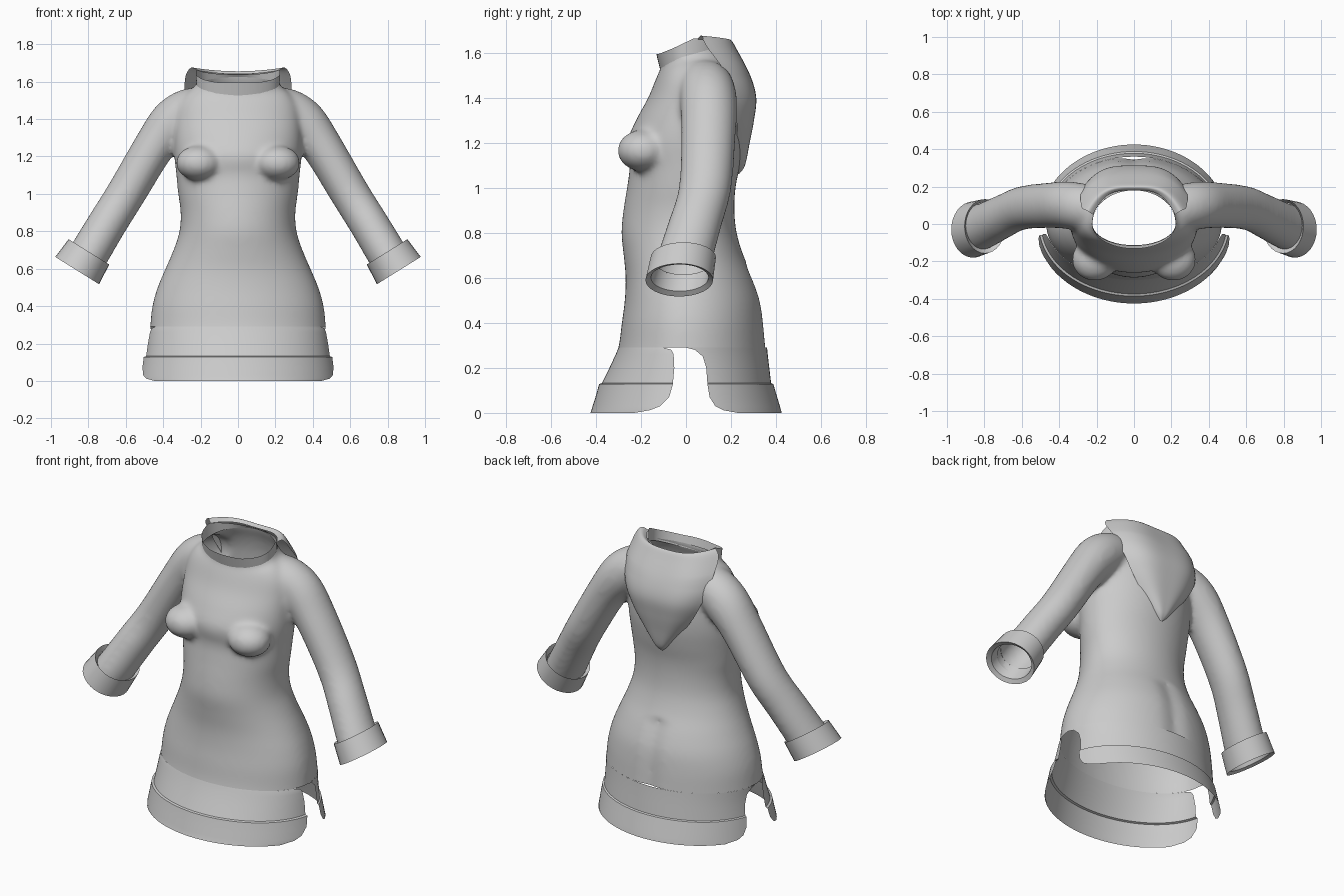
import bpy, bmesh
from math import sin, cos, pi, acos, exp
from mathutils import Vector, Matrix

if "Cube" in bpy.data.objects:
    bpy.data.objects.remove(bpy.data.objects["Cube"])

cloth = bpy.data.materials.new("grey cloth")
GREY = (0.6, 0.6, 0.6, 1)
cloth.diffuse_color = GREY
cloth.use_nodes = True
cloth.node_tree.nodes["Principled BSDF"].inputs["Base Color"].default_value = GREY


def spline(rows, steps=5):
    """Catmull-Rom interpolation of a list of equal-length tuples."""
    out = []
    for i in range(len(rows) - 1):
        quad = [Vector(rows[min(max(i + k, 0), len(rows) - 1)]) for k in (-1, 0, 1, 2)]
        a, b, c, d = quad
        for s in range(steps):
            t = s / steps
            out.append(b + (c - a) * (t / 2) + (a * 2 - b * 5 + c * 4 - d) * (t * t / 2)
                       + (b * 3 - a - c * 3 + d) * (t ** 3 / 2))
    return out + [Vector(rows[-1])]


def skin(bm, rows, closed=True, caps=False):
    """Bridge rows of points with quads."""
    grid = [[bm.verts.new(p) for p in row] for row in rows]
    n = len(grid[0])
    for lo, hi in zip(grid, grid[1:]):
        for j in range(n if closed else n - 1):
            k = (j + 1) % n
            bm.faces.new((lo[j], lo[k], hi[k], hi[j]))
    if caps:
        bm.faces.new(grid[0])
        bm.faces.new(grid[-1])


def finish(name, bm, angle=0.8):
    bmesh.ops.recalc_face_normals(bm, faces=bm.faces)
    mesh = bpy.data.meshes.new(name)
    bm.to_mesh(mesh)
    bm.free()
    mesh.materials.append(cloth)
    obj = bpy.data.objects.new(name, mesh)
    bpy.context.collection.objects.link(obj)
    bpy.ops.object.select_all(action="DESELECT")
    obj.select_set(True)
    bpy.context.view_layer.objects.active = obj
    bpy.ops.object.shade_smooth_by_angle(angle=angle)
    return obj


def body_ring(z, w, front, back, tilt, n=64):
    """Oval section; tilt raises the back and lowers the front."""
    pts = []
    for i in range(n):
        a = 2 * pi * i / n
        y = sin(a) * (back if sin(a) > 0 else front)
        x = w * cos(a)
        if sin(a) > 0 and z < 0.65:
            y -= 0.018 * exp(-(x / 0.05) ** 2)
        pts.append((x, y, z + tilt * sin(a)))
    return pts


def sleeve_rings(path, side, n=32):
    """Rings across a path of (x, y, z, radius, depth radius)."""
    rings = []
    for i, p in enumerate(path):
        d = path[min(i + 1, len(path) - 1)] - path[max(i - 1, 0)]
        d = Vector((d[0], 0, d[2])).normalized()
        across = Vector((-d.z, 0, d.x))
        ring = []
        for k in range(n):
            a = 2 * pi * k / n
            v = Vector(p[:3]) + across * p[3] * cos(a) + Vector((0, p[4] * sin(a), 0))
            ring.append((v.x * side, v.y, v.z))
        rings.append(ring)
    return rings


# Dress body: torso, bust and sleeves fused into one skin
torso = [  # height, half width, front depth, back depth, tilt
    (0.18, 0.48, 0.33, 0.37, 0), (0.29, 0.47, 0.30, 0.36, 0), (0.4, 0.458, 0.285, 0.35, 0),
    (0.5, 0.43, 0.272, 0.335, 0), (0.6, 0.388, 0.268, 0.30, 0), (0.7, 0.345, 0.277, 0.255, 0),
    (0.8, 0.313, 0.287, 0.225, 0), (0.9, 0.307, 0.278, 0.215, 0), (1.0, 0.32, 0.262, 0.22, 0),
    (1.1, 0.33, 0.25, 0.24, 0), (1.2, 0.34, 0.262, 0.255, 0), (1.3, 0.34, 0.222, 0.258, 0),
    (1.4, 0.33, 0.168, 0.25, 0), (1.48, 0.31, 0.135, 0.24, 0), (1.54, 0.27, 0.115, 0.22, 0.015),
    (1.58, 0.225, 0.11, 0.19, 0.05), (1.64, 0.215, 0.12, 0.185, 0.05)]
arm = [(0.17, 0.08, 1.47, 0.10, 0.11), (0.26, 0.09, 1.445, 0.12, 0.125),
       (0.35, 0.10, 1.38, 0.125, 0.127), (0.45, 0.10, 1.25, 0.11, 0.122),
       (0.6, 0.085, 1.0, 0.105, 0.117), (0.7, 0.04, 0.84, 0.105, 0.12),
       (0.79, -0.005, 0.69, 0.107, 0.125), (0.84, -0.025, 0.61, 0.107, 0.125)]
bm = bmesh.new()
skin(bm, [body_ring(*r) for r in spline(torso)], caps=True)
for side in (1, -1):
    skin(bm, sleeve_rings(spline(arm), side), caps=True)
    bmesh.ops.create_uvsphere(bm, u_segments=24, v_segments=16, radius=0.11,
                              matrix=Matrix.Translation((0.21 * side, -0.19, 1.165))
                              @ Matrix.Diagonal((1.12, 1.05, 0.85, 1)))
body = finish("dress_body", bm)
mod = body.modifiers.new("fuse", "REMESH")
mod.mode, mod.voxel_size = "VOXEL", 0.014
mod = body.modifiers.new("relax", "SMOOTH")
mod.factor, mod.iterations = 0.5, 14
for m in ("fuse", "relax"):
    bpy.ops.object.modifier_apply(modifier=m)

# Open the neck, hem and wrists
bm = bmesh.new()
bm.from_mesh(body.data)


def trim(point, normal, keep=lambda f: True):
    faces = [f for f in bm.faces if keep(f)]
    geom = set(faces)
    for f in faces:
        geom.update(f.edges)
        geom.update(f.verts)
    bmesh.ops.bisect_plane(bm, geom=list(geom), plane_co=point, plane_no=normal, clear_outer=True)


trim((0, 0, 0.29), (0, 0, -1))
trim((0, 0, 1.585), (0, -0.28, 1))
for side in (1, -1):
    trim((0.83 * side, 0, 0.635), (0.5 * side, 0, -0.87),
         lambda f: f.calc_center_median().x * side > 0.52)
bm.to_mesh(body.data)
bm.free()
if not body.data.materials:
    body.data.materials.append(cloth)
bpy.ops.object.shade_smooth_by_angle(angle=1.2)

# Hem panels: rounded flaps parted by side slits, with a raised band
front_rows = [  # height, half width, depth, slit edge distance
    (0.0, 0.53, 0.425, 0.23), (0.012, 0.53, 0.42, 0.16), (0.03, 0.527, 0.415, 0.115),
    (0.07, 0.52, 0.402, 0.075), (0.128, 0.51, 0.386, 0.058), (0.132, 0.497, 0.374, 0.058),
    (0.2, 0.487, 0.34, 0.052), (0.26, 0.478, 0.312, 0.055), (0.28, 0.474, 0.304, 0.065),
    (0.29, 0.47, 0.30, 0.10)]
back_rows = [
    (0.0, 0.505, 0.425, 0.23), (0.012, 0.503, 0.422, 0.165), (0.03, 0.5, 0.417, 0.13),
    (0.07, 0.495, 0.405, 0.105), (0.128, 0.487, 0.388, 0.095), (0.132, 0.478, 0.378, 0.095),
    (0.2, 0.472, 0.37, 0.09), (0.25, 0.47, 0.364, 0.075), (0.28, 0.47, 0.361, 0.04),
    (0.29, 0.47, 0.36, 0.0)]
for name, rows, sign in (("front_hem", front_rows, -1), ("back_hem", back_rows, 1)):
    bm = bmesh.new()
    grid = []
    for z, w, d, edge in rows:
        end = acos(edge / d)
        angles = [end * (k / 24 - 1) for k in range(49)]
        grid.append([(w * sin(a), sign * d * cos(a), z) for a in angles])
    skin(bm, grid, closed=False)
    finish(name, bm, 0.6)

# Turned-back cuffs
cuff = [(0.81, -0.008, 0.665, 0.105, 0.122), (0.797, -0.012, 0.69, 0.128, 0.145),
        (0.86, -0.03, 0.59, 0.138, 0.15), (0.853, -0.028, 0.60, 0.112, 0.128),
        (0.81, -0.012, 0.67, 0.105, 0.122)]
axis = Vector((0.53, 0, -0.85))
for side, label in ((1, "left"), (-1, "right")):
    bm = bmesh.new()
    rings = []
    for c in cuff:
        step = Vector((axis.x, 0, axis.z, 0, 0))
        rings.append(sleeve_rings([Vector(c) - step, Vector(c), Vector(c) + step], side)[1])
    skin(bm, rings)
    finish(label + "_cuff", bm, 0.6)

# Standing collar, low in front and high at the sides
bm = bmesh.new()
base, rim = [], []
for i in range(64):
    a = 2 * pi * i / 64
    s, c = sin(a), cos(a)
    base.append((0.222 * c, s * (0.19 if s > 0 else 0.115), 1.575 + 0.05 * s))
    lift = 1.672 - 0.035 * s if s > 0.2 else 1.665 - 0.07 * min(1, (0.2 - s) / 1.1) ** 0.8
    rim.append((0.225 * c, s * (0.18 if s > 0 else 0.132), lift))
skin(bm, [base, rim])
finish("collar", bm)

# Folded hood hanging to a point on the back
hood = [  # height, half width, centre depth, edge depth
    (1.64, 0.22, 0.18, 0.05), (1.655, 0.25, 0.20, 0.07), (1.61, 0.28, 0.228, 0.09),
    (1.5, 0.285, 0.285, 0.17), (1.4, 0.255, 0.312, 0.215), (1.3, 0.205, 0.302, 0.225),
    (1.2, 0.135, 0.283, 0.225), (1.1, 0.055, 0.262, 0.22), (1.06, 0.012, 0.235, 0.215)]
bm = bmesh.new()
grid = []
for z, w, mid, edge in spline(hood):
    sweep = [k / 14 - 1 for k in range(29)]
    grid.append([(w * s, mid - (mid - edge) * abs(s) ** 3.5, z + 0.02 * s * s * (z > 1.5))
                 for s in sweep])
skin(bm, grid, closed=False)
finish("hood", bm)
